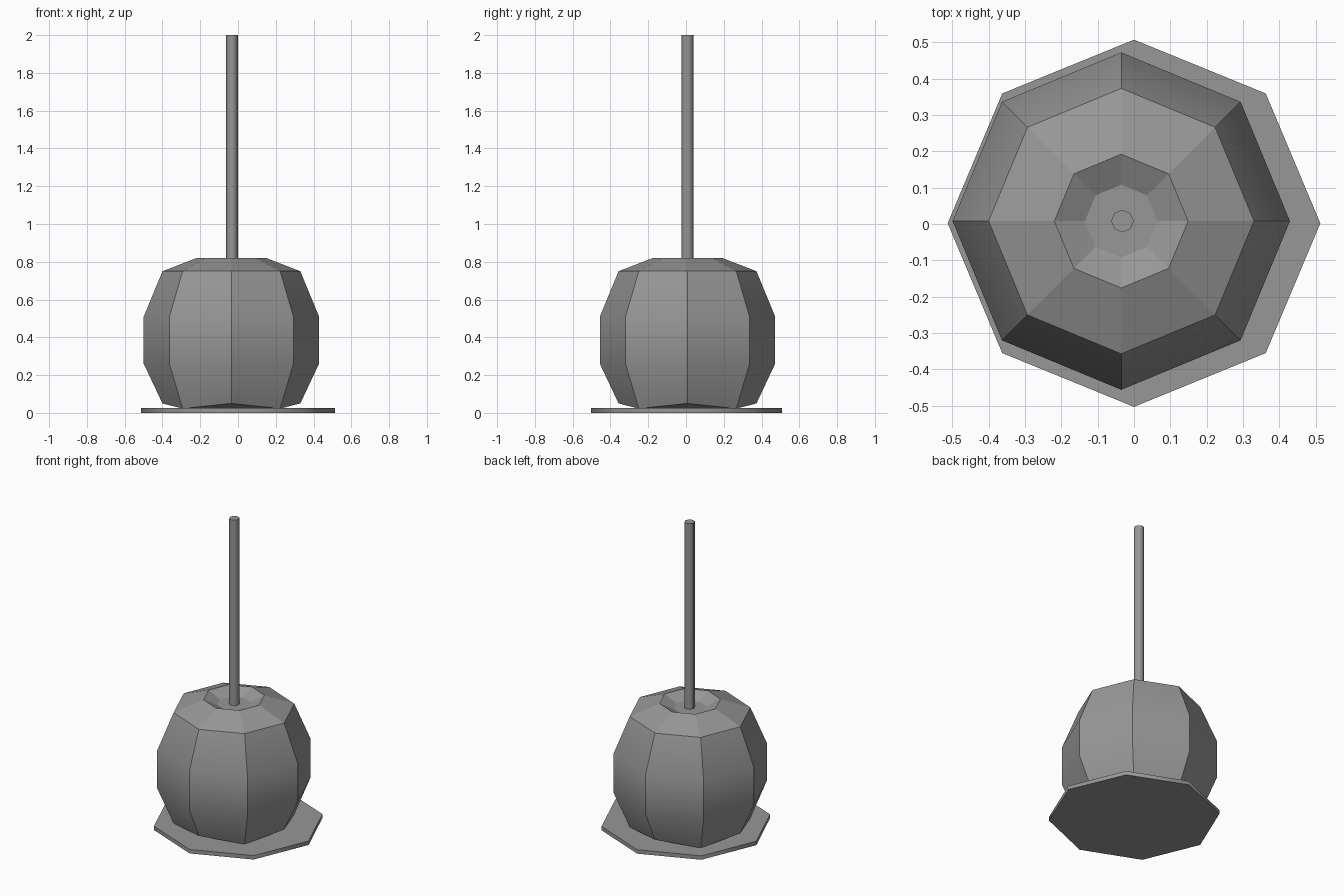
import bpy, bmesh
from math import cos, sin, pi, radians

if "Cube" in bpy.data.objects:
    bpy.data.objects.remove(bpy.data.objects["Cube"])

SIDES = 8
AX, AY = -0.035, 0.008   # apple and stick axis

# Dark grey shared by all parts
grey = bpy.data.materials.new("dark_grey")
grey.diffuse_color = (0.31, 0.31, 0.31, 1.0)
grey.use_nodes = True
grey.node_tree.nodes["Principled BSDF"].inputs["Base Color"].default_value = grey.diffuse_color


def lathe(name, profile, cx, cy, lobe=None, sx=1.0, smooth=60, ribs=False):
    """Closed eight-sided solid from (radius, z) rings, bottom to top.
    lobe = {ring index: drop}: lowers the diagonal corners of that ring.
    ribs: keep the upright edges sharp."""
    lobe = lobe or {}
    bm = bmesh.new()
    rings = []
    for i, (r, z) in enumerate(profile):
        ring = []
        for k in range(SIDES):
            a = 2 * pi * k / SIDES
            dz = lobe.get(i, 0.0) if k % 2 else 0.0
            ring.append(bm.verts.new((cx + sx * r * cos(a), cy + r * sin(a), z - dz)))
        rings.append(ring)
    for lo, hi in zip(rings, rings[1:]):
        for k in range(SIDES):
            n = (k + 1) % SIDES
            bm.faces.new((lo[k], lo[n], hi[n], hi[k]))
    bm.faces.new(rings[0][::-1])
    bm.faces.new(rings[-1])
    if ribs:
        for lo, hi in zip(rings, rings[1:]):
            for a, b in zip(lo, hi):
                bm.edges.get((a, b)).smooth = False
        for e in bm.edges:                       # floor of the dimple
            if all(v in rings[-1] for v in e.verts):
                e.smooth = False
    bmesh.ops.recalc_face_normals(bm, faces=bm.faces)
    me = bpy.data.meshes.new(name)
    bm.to_mesh(me)
    bm.free()
    me.materials.append(grey)
    ob = bpy.data.objects.new(name, me)
    bpy.context.collection.objects.link(ob)
    bpy.ops.object.select_all(action='DESELECT')
    ob.select_set(True)
    bpy.context.view_layer.objects.active = ob
    bpy.ops.object.shade_smooth_by_angle(angle=radians(smooth), keep_sharp_edges=True)
    return ob


# Flat octagonal base plate
lathe("base_plate", [(0.505, 0.0), (0.505, 0.026)], 0.0, 0.002, sx=1.015)

# Apple body with dimpled top and lobed underside
lathe("apple", [(0.184, 0.012), (0.365, 0.05), (0.464, 0.26), (0.464, 0.51),
                (0.365, 0.75), (0.184, 0.82), (0.10, 0.78)],
      AX, AY, lobe={1: 0.027}, smooth=30, ribs=True)

# Stick standing in the dimple
lathe("stick", [(0.031, 0.70), (0.031, 2.0)], AX + 0.003, AY)
